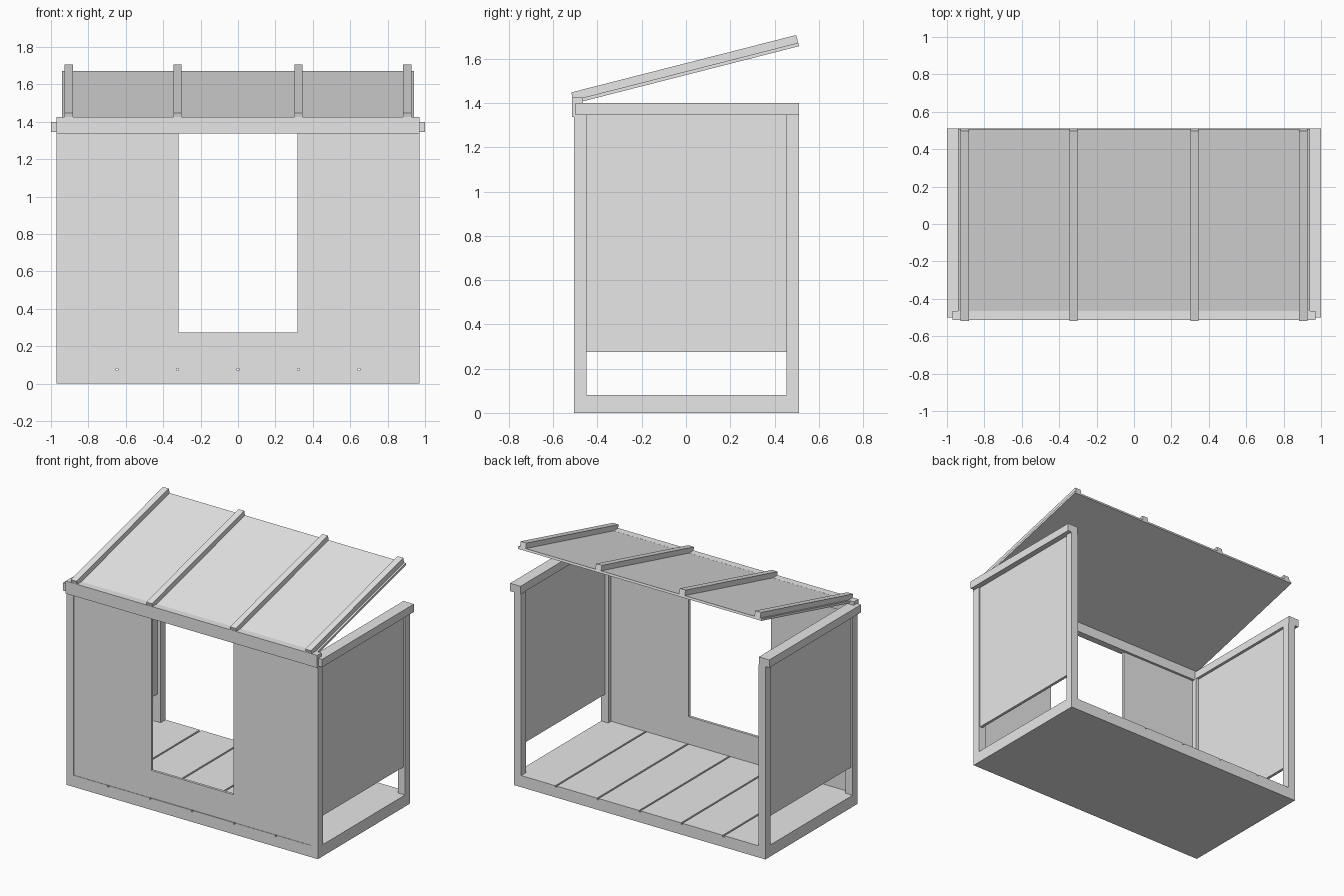
import bpy, math
from mathutils import Matrix, Vector

if "Cube" in bpy.data.objects:
    bpy.data.objects.remove(bpy.data.objects["Cube"])

grey = bpy.data.materials.new("light_grey")
grey.diffuse_color = (0.8, 0.8, 0.8, 1)
grey.use_nodes = True
grey.node_tree.nodes["Principled BSDF"].inputs["Base Color"].default_value = grey.diffuse_color


def box(name, x, y, z, matrix=None):
    """Box spanning the (min, max) ranges, optionally moved by a matrix."""
    verts = [(a, b, c) for a in x for b in y for c in z]
    if matrix:
        verts = [matrix @ Vector(v) for v in verts]
    faces = [(0, 1, 3, 2), (4, 6, 7, 5), (0, 4, 5, 1),
             (2, 3, 7, 6), (0, 2, 6, 4), (1, 5, 7, 3)]
    mesh = bpy.data.meshes.new(name)
    mesh.from_pydata(verts, [], faces)
    mesh.materials.append(grey)
    obj = bpy.data.objects.new(name, mesh)
    bpy.context.collection.objects.link(obj)
    return obj


def pair(name, x, y, z):
    """The same box on the left and the right."""
    box(name + "_right", x, y, z)
    box(name + "_left", (-x[1], -x[0]), y, z)


# Floor: base slab with six boards and narrow gaps
box("base", (-0.97, 0.97), (-0.505, 0.51), (0, 0.07))
pitch, gap = 1.94 / 6, 0.006
for i in range(6):
    x0 = -0.97 + i * pitch
    box(f"floor_board_{i + 1}",
        (x0 + (gap if i else 0), x0 + pitch - (gap if i < 5 else 0)),
        (-0.505, 0.51), (0.07, 0.081))

# Corner posts, side rails and front beam
pair("front_post", (0.915, 0.97), (-0.505, -0.45), (0.081, 1.345))
pair("back_post", (0.915, 0.97), (0.455, 0.51), (0.081, 1.345))
pair("side_rail", (0.92, 1.0), (-0.5, 0.51), (1.345, 1.4))
box("front_beam", (-0.97, 0.97), (-0.514, -0.465), (1.338, 1.425))

# Wall panels
pair("side_panel", (0.94, 0.96), (-0.45, 0.455), (0.275, 1.345))
pair("front_panel", (0.317, 0.915), (-0.502, -0.482), (0.081, 1.338))
box("low_front_panel", (-0.317, 0.317), (-0.5, -0.482), (0.081, 0.273))

# Sloping roof sheet with four battens, built in the plane of the roof
slope = Matrix.Translation((0, -0.465, 1.408)) @ Matrix.Rotation(math.atan(0.255), 4, 'X')
box("roof_sheet", (-0.94, 0.94), (0, 1.007), (0, 0.016), slope)
for i, x in enumerate((-0.905, -0.323, 0.323, 0.905)):
    box(f"roof_batten_{i + 1}", (x - 0.022, x + 0.022), (-0.042, 1.007),
        (0.016, 0.052), slope)
